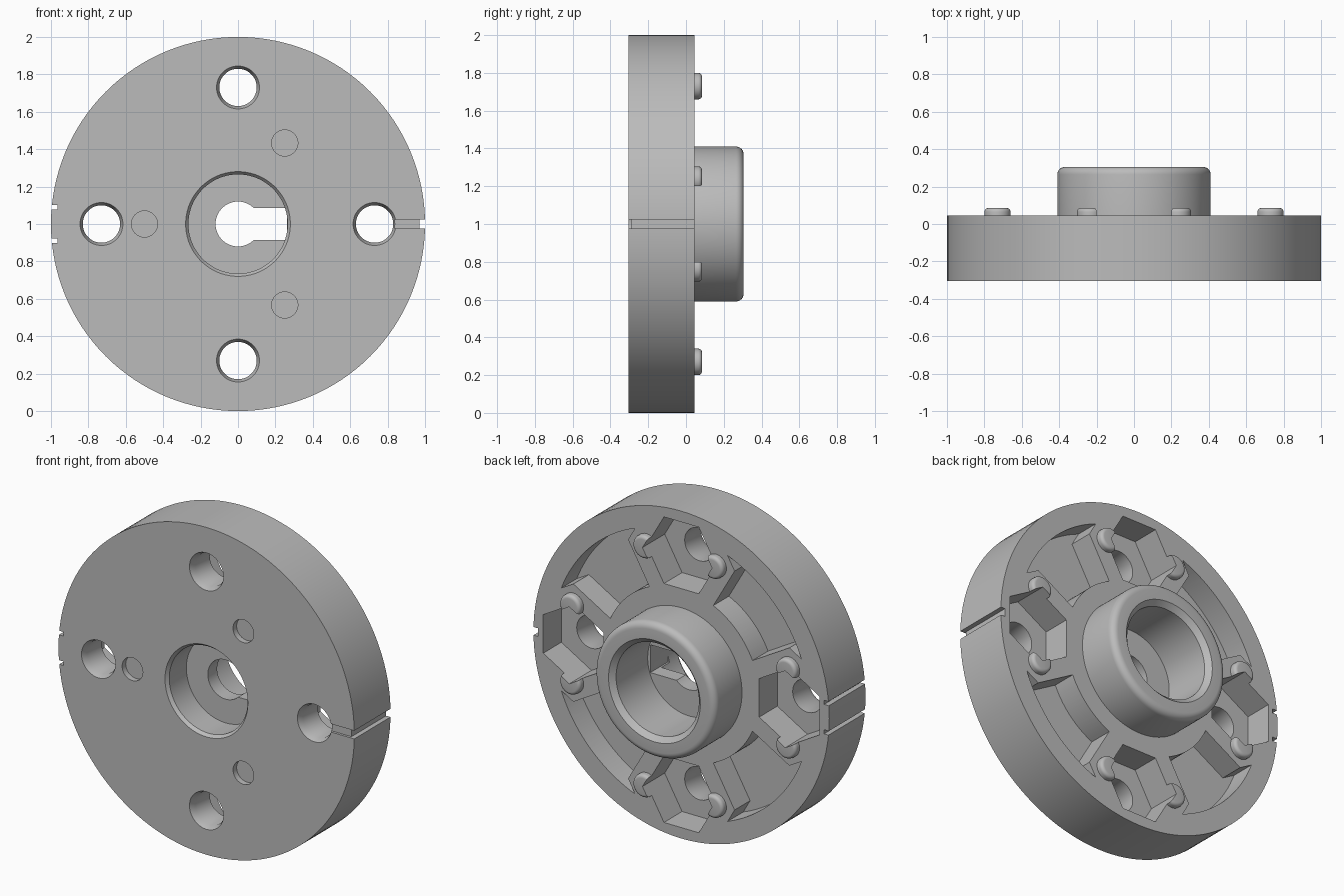
import bpy, bmesh
from math import sin, cos, pi, radians

cube = bpy.data.objects.get("Cube")
if cube:
    bpy.data.objects.remove(cube, do_unlink=True)

grey = bpy.data.materials.new("plain grey")
grey.use_nodes = True
colour = (0.5, 0.5, 0.5, 1)
grey.diffuse_color = colour
grey.node_tree.nodes["Principled BSDF"].inputs["Base Color"].default_value = colour

FRONT, BACK, MID = -0.305, 0.045, 1.0   # disc faces and axis height
BOLT = 0.73                             # bolt circle radius


def finish(name, bm):
    bmesh.ops.remove_doubles(bm, verts=bm.verts, dist=1e-5)
    bmesh.ops.recalc_face_normals(bm, faces=bm.faces)
    mesh = bpy.data.meshes.new(name)
    bm.to_mesh(mesh)
    bm.free()
    mesh.materials.append(grey)
    obj = bpy.data.objects.new(name, mesh)
    bpy.context.collection.objects.link(obj)
    return obj


def lathe(name, profile, cx=0, cz=0, steps=48):
    """Turn a closed (radius, y) profile about an axis along y."""
    bm = bmesh.new()
    rings = []
    for i in range(steps):
        a = 2 * pi * i / steps
        rings.append([bm.verts.new((cx + r * cos(a), y, MID + cz + r * sin(a)))
                      for r, y in profile])
    n = len(profile)
    for i in range(steps):
        p, q = rings[i], rings[(i + 1) % steps]
        for j in range(n):
            k = (j + 1) % n
            if profile[j][0] or profile[k][0]:
                bm.faces.new((p[j], p[k], q[k], q[j]))
    return finish(name, bm)


def prism(name, points, y0, y1):
    """Extrude an (x, z) outline along y."""
    bm = bmesh.new()
    face = bm.faces.new([bm.verts.new((x, y0, MID + z)) for x, z in points])
    new = bmesh.ops.extrude_face_region(bm, geom=[face])["geom"]
    verts = [v for v in new if isinstance(v, bmesh.types.BMVert)]
    bmesh.ops.translate(bm, verts=verts, vec=(0, y1 - y0, 0))
    return finish(name, bm)


def box(name, x0, x1, z0, z1, y0, y1):
    return prism(name, [(x0, z0), (x1, z0), (x1, z1), (x0, z1)], y0, y1)


def combine(target, tool, operation="DIFFERENCE"):
    tool.hide_render = True
    mod = target.modifiers.new("combine", "BOOLEAN")
    mod.operation, mod.solver, mod.object = operation, "EXACT", tool
    bpy.context.view_layer.objects.active = target
    bpy.ops.object.modifier_apply(modifier=mod.name)
    bpy.data.objects.remove(tool, do_unlink=True)


def arc(r, a0, a1, n):
    angles = [radians(a0 + (a1 - a0) * i / n) for i in range(n + 1)]
    return [(r * cos(a), r * sin(a)) for a in angles]


def turn(points, quarter):
    for _ in range(quarter):
        points = [(-z, x) for x, z in points]
    return points


# Disc with hub, front recess, rear bore and the web between them
fillet = [(0.37 + 0.04 * cos(radians(a)), 0.265 + 0.04 * sin(radians(a)))
          for a in range(0, 91, 15)]
body = lathe("hub_disc", [
    (0.12, -0.12), (0.265, -0.12), (0.265, -0.285), (0.28, FRONT),
    (1, FRONT), (1, BACK), (0.41, BACK)] + fillet + [
    (0.31, 0.305), (0.28, 0.275), (0.28, -0.03), (0.12, -0.03)], steps=128)

# Rounded buttons either side of each hexagon pocket
dome = [(0.05 + 0.02 * cos(radians(a)), 0.065 + 0.02 * sin(radians(a)))
        for a in range(0, 91, 18)]
for quarter in range(4):
    for side in (-0.235, 0.235):
        x, z = turn([(side, BOLT)], quarter)[0]
        button = lathe("button", [(0, 0.0), (0.07, 0.0)] + dome + [(0, 0.085)], x, z, 32)
        combine(body, button, "UNION")

# Rear lightening pockets, hexagon pockets and bolt holes
sector = ([(0.36, BOLT)] + arc(0.87, 68.9, 21.1, 20) + [(BOLT, 0.36)]
          + arc(0.527, 24.2, 65.8, 14))
hexagon = [(x, z + BOLT) for x, z in arc(0.235, 0, 300, 5)]
for quarter in range(4):
    combine(body, prism("pocket", turn(sector, quarter), -0.105, 0.2))
    combine(body, prism("hex_pocket", turn(hexagon, quarter), -0.13, 0.2))
    x, z = turn([(0, BOLT)], quarter)[0]
    combine(body, lathe("bolt_hole", [(0, -0.32), (0.121, -0.32), (0.1, -0.27),
                                      (0.1, 0), (0, 0)], x, z))

# Shallow round sockets in the front
for x, z in arc(0.5, 60, 300, 2):
    combine(body, lathe("socket", [(0, -0.4), (0.07, -0.4), (0.07, -0.27), (0, -0.27)], x, z))

# Keyway in the web
combine(body, box("keyway", 0, 0.262, -0.085, 0.085, -0.2, 0.02))

# Rim notches and the front groove
combine(body, box("rim_notch", 0.97, 1.1, -0.025, 0.025, -0.4, 0.2))
combine(body, box("front_groove", 0.78, 1.1, -0.025, 0.025, -0.4, -0.29))
for z in (-0.09, 0.09):
    combine(body, box("rim_notch", -1.1, -0.965, z - 0.0125, z + 0.0125, -0.4, 0.2))

# Smooth the turned surfaces and keep edges crisp
bpy.ops.object.select_all(action="DESELECT")
body.select_set(True)
bpy.context.view_layer.objects.active = body
bpy.ops.object.shade_smooth_by_angle(angle=radians(30))
